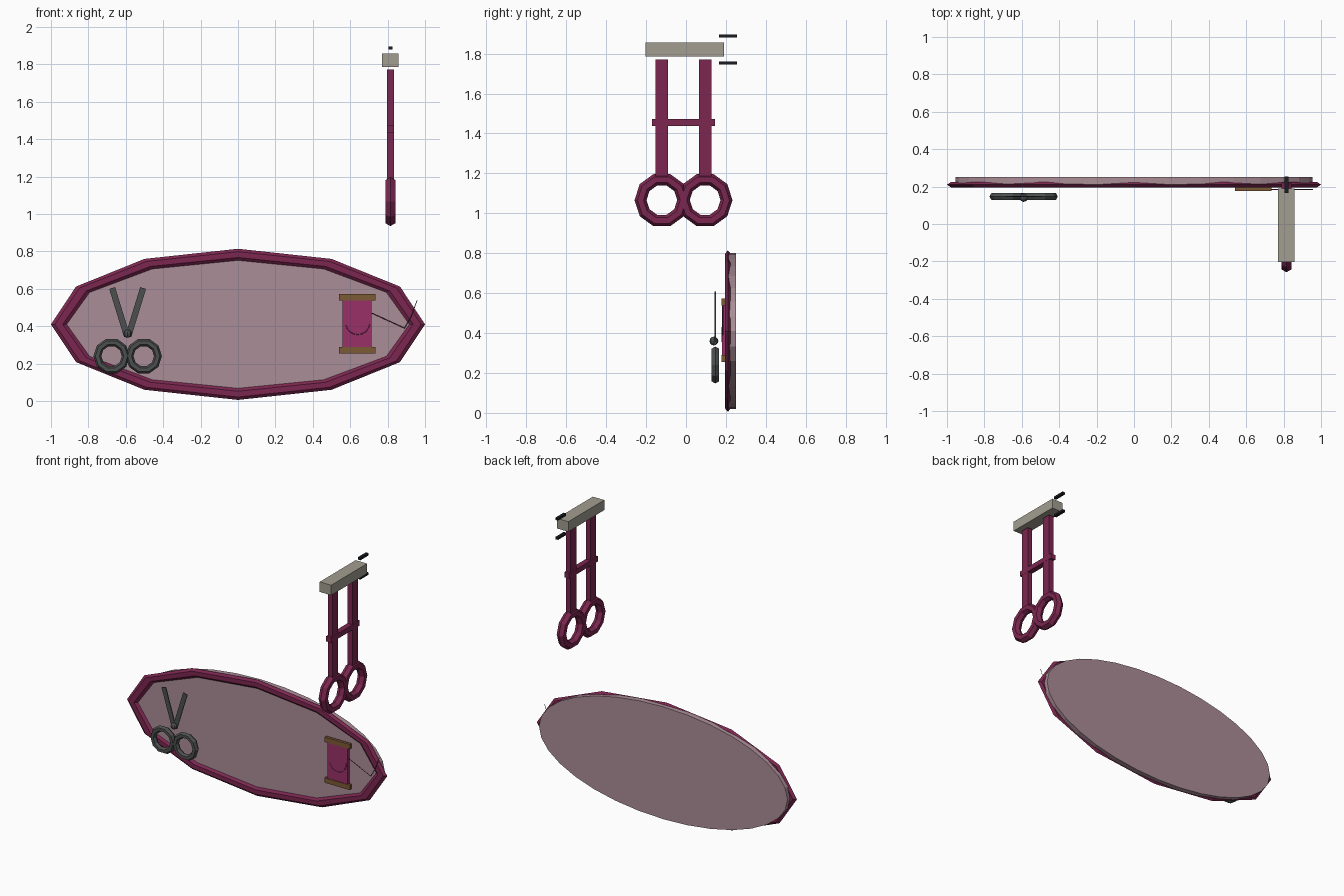
import bpy, bmesh, math
from mathutils import Vector

if "Cube" in bpy.data.objects:
    bpy.data.objects.remove(bpy.data.objects["Cube"])


def mat(name, r, g, b):
    m = bpy.data.materials.new(name)
    m.diffuse_color = (r, g, b, 1)
    m.use_nodes = True
    m.node_tree.nodes["Principled BSDF"].inputs["Base Color"].default_value = m.diffuse_color
    return m


PLUM = mat("plum", 0.2, 0.02, 0.08)
MAUVE = mat("mauve", 0.41, 0.27, 0.31)
STEEL = mat("steel", 0.075, 0.08, 0.08)
PINK = mat("pink", 0.32, 0.03, 0.14)
WOOD = mat("wood", 0.2, 0.1, 0.035)
STONE = mat("stone", 0.36, 0.34, 0.28)
IRON = mat("iron", 0.01, 0.012, 0.015)


def finish(ob, name, m):
    ob.name = name
    ob.data.materials.append(m)
    return ob


def box(name, lo, hi, m):
    lo, hi = Vector(lo), Vector(hi)
    bpy.ops.mesh.primitive_cube_add(size=1, location=(lo + hi) / 2)
    ob = bpy.context.object
    ob.scale = hi - lo
    return finish(ob, name, m)


def ring(name, loc, rot, major, minor, m):
    bpy.ops.mesh.primitive_torus_add(major_segments=10, minor_segments=6, major_radius=major,
                                     minor_radius=minor, location=loc, rotation=rot)
    return finish(bpy.context.object, name, m)


def strand(name, pts, radius, m):
    cu = bpy.data.curves.new(name, 'CURVE')
    cu.dimensions = '3D'
    cu.bevel_depth = radius
    cu.bevel_resolution = 0
    sp = cu.splines.new('POLY')
    sp.points.add(len(pts) - 1)
    for p, c in zip(sp.points, pts):
        p.co = (*c, 1)
    ob = bpy.data.objects.new(name, cu)
    bpy.context.collection.objects.link(ob)
    return finish(ob, name, m)


Q = math.pi / 2
CZ = 0.41

# sign board: flat oval disc
bpy.ops.mesh.primitive_cylinder_add(vertices=32, radius=1, depth=0.038,
                                    location=(0, 0.231, CZ), rotation=(Q, 0, 0))
board = finish(bpy.context.object, "sign_board", MAUVE)
board.scale = (0.955, 0.39, 1)

# sign frame: twelve-sided oval with a hexagonal section
bm = bmesh.new()
loops = []
for i in range(12):
    a = math.tau * i / 12
    loop = []
    for j in range(6):
        t = math.tau * j / 6
        rx = 0.958 + 0.042 * math.cos(t)
        rz = 0.373 + 0.031 * math.cos(t)
        loop.append(bm.verts.new((rx * math.cos(a), 0.21 + 0.016 * math.sin(t), CZ + rz * math.sin(a))))
    loops.append(loop)
for i in range(12):
    a, b = loops[i], loops[(i + 1) % 12]
    for j in range(6):
        k = (j + 1) % 6
        bm.faces.new((a[j], a[k], b[k], b[j]))
bmesh.ops.recalc_face_normals(bm, faces=bm.faces)
me = bpy.data.meshes.new("sign_frame")
bm.to_mesh(me)
bm.free()
frame = bpy.data.objects.new("sign_frame", me)
bpy.context.collection.objects.link(frame)
finish(frame, "sign_frame", PLUM)

# small scissors on the sign
SX, SY = -0.59, 0.147
for s, side in ((-1, "left"), (1, "right")):
    ring("scissor_handle_" + side, (SX + s * 0.086, SY, 0.24), (Q, 0, 0), 0.076, 0.021, STEEL)
    bpy.ops.mesh.primitive_cube_add(size=1, location=(SX + s * 0.043, SY, 0.475),
                                    rotation=(0, s * math.atan2(0.08, 0.26), 0))
    blade = finish(bpy.context.object, "scissor_blade_" + side, STEEL)
    blade.scale = (0.033, 0.006, 0.27)
bpy.ops.mesh.primitive_uv_sphere_add(segments=8, ring_count=6, radius=0.022, location=(SX, 0.14, 0.36))
finish(bpy.context.object, "scissor_pivot", STEEL)

# thread spool
box("spool_thread", (0.56, 0.181, 0.28), (0.715, 0.2, 0.55), PINK)
for n, z in (("bottom", 0.255), ("top", 0.538)):
    box("spool_cap_" + n, (0.54, 0.177, z), (0.735, 0.197, z + 0.034), WOOD)
arc = [(0.64 + 0.065 * math.cos(math.radians(d)), 0.181, 0.42 + 0.065 * math.sin(math.radians(d)))
       for d in range(170, 371, 20)]
strand("thread_wrap", arc, 0.002, PINK)
strand("loose_thread", [(0.715, 0.185, 0.47), (0.89, 0.185, 0.39)], 0.002, PINK)
strand("needle", [(0.89, 0.185, 0.39), (0.925, 0.185, 0.45), (0.957, 0.185, 0.537)], 0.002, STEEL)

# wall bracket and nails
BX = 0.815
box("bracket_beam", (BX - 0.044, -0.204, 1.787), (BX + 0.044, 0.19, 1.857), STONE)
for n, z in (("lower", 1.754), ("upper", 1.888)):
    box("bracket_nail_" + n, (BX - 0.01, 0.165, z - 0.008), (BX + 0.01, 0.255, z + 0.008), IRON)

# large hanging scissors
for y, n in ((-0.121, "front"), (0.096, "back")):
    box("hanging_bar_" + n, (BX - 0.018, y - 0.031, 1.18), (BX + 0.018, y + 0.031, 1.772), PLUM)
    ring("hanging_ring_" + n, (BX, y, 1.066), (Q, 0, Q), 0.107, 0.03, PLUM)
box("hanging_crossbar", (BX - 0.019, -0.17, 1.437), (BX + 0.019, 0.145, 1.473), PLUM)
